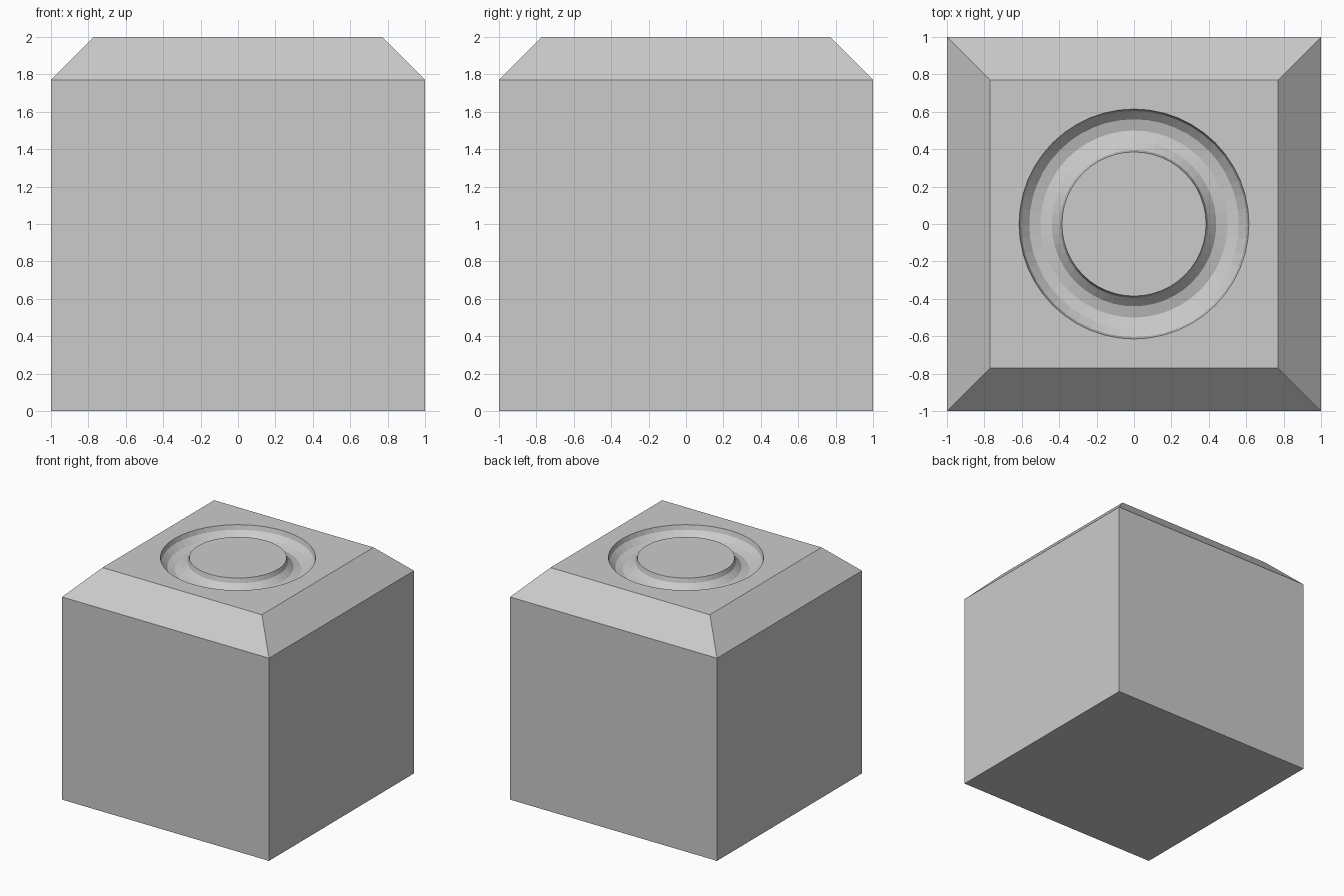
import bpy, bmesh
from mathutils import Matrix, Vector

if "Cube" in bpy.data.objects:
    bpy.data.objects.remove(bpy.data.objects["Cube"])

CHAMFER = 0.23

# Block: square body, then the top face inset and raised into a 45 degree chamfer
bm = bmesh.new()
side_height = 2 - CHAMFER
bmesh.ops.create_cube(bm, size=1, matrix=Matrix.Translation((0, 0, side_height / 2))
                      @ Matrix.Diagonal((2, 2, side_height, 1)))
bm.normal_update()
top = max(bm.faces, key=lambda f: f.calc_center_median().z)
bmesh.ops.inset_region(bm, faces=[top], thickness=CHAMFER, use_even_offset=True)
bmesh.ops.translate(bm, verts=top.verts, vec=Vector((0, 0, CHAMFER)))
bmesh.ops.recalc_face_normals(bm, faces=bm.faces)
mesh = bpy.data.meshes.new("chamfered_block")
bm.to_mesh(mesh)
bm.free()
block = bpy.data.objects.new("chamfered_block", mesh)
bpy.context.collection.objects.link(block)

# Ring groove cutter: low-poly torus sunk into the top face
bpy.ops.mesh.primitive_torus_add(major_radius=0.5, minor_radius=0.12,
                                 major_segments=48, minor_segments=12,
                                 location=(0, 0, 2.02))
cutter = bpy.context.object
cutter.name = "groove_cutter"
cutter.hide_render = True

# Cut the groove, then discard the cutter
cut = block.modifiers.new("ring_groove", 'BOOLEAN')
cut.operation = 'DIFFERENCE'
cut.solver = 'EXACT'
cut.object = cutter
bpy.ops.object.select_all(action='DESELECT')
block.select_set(True)
bpy.context.view_layer.objects.active = block
bpy.ops.object.modifier_apply(modifier=cut.name)
bpy.data.objects.remove(cutter)
bpy.ops.object.shade_flat()
